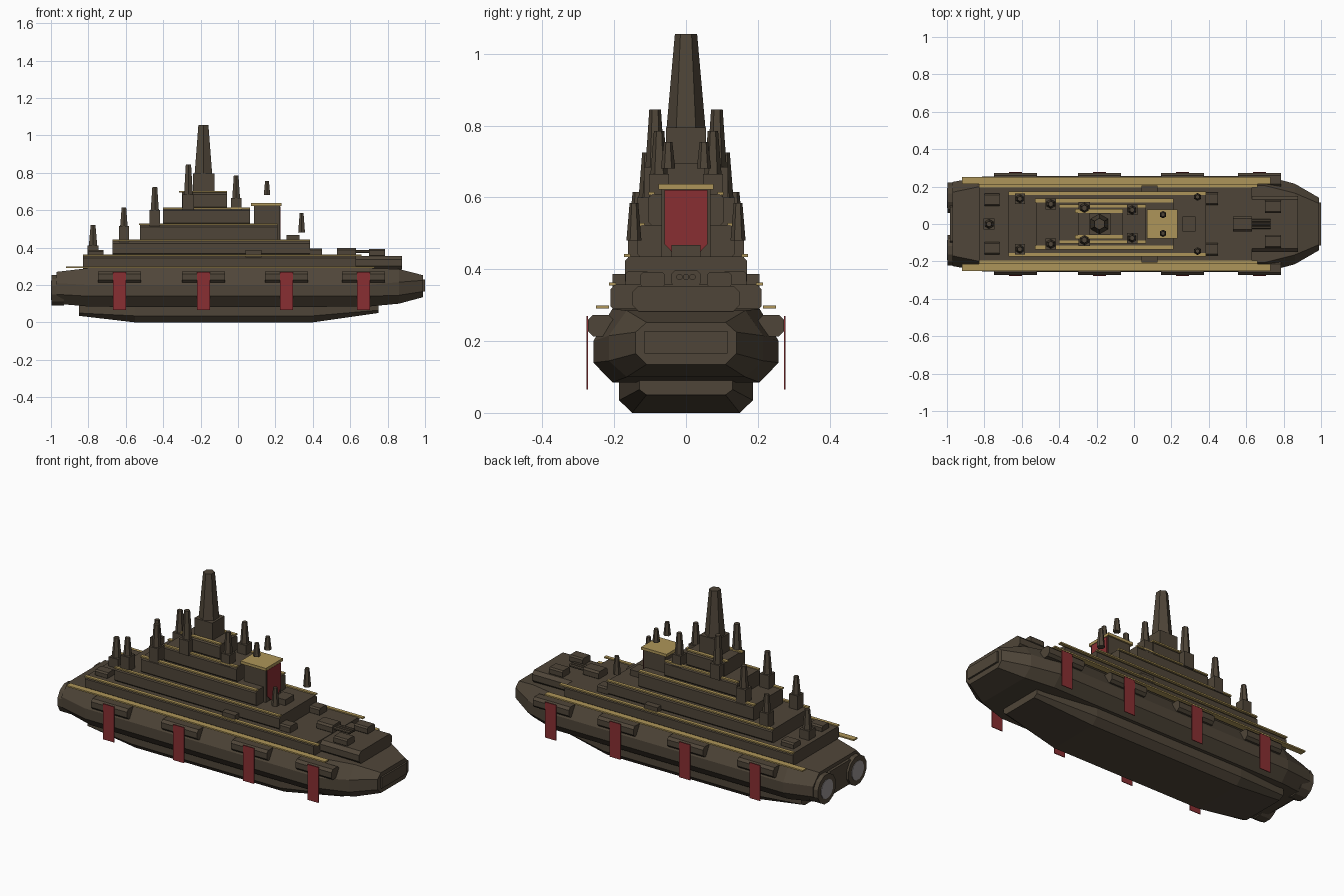
import bpy, bmesh, math

def material(name, rgb):
    m = bpy.data.materials.new(name)
    m.diffuse_color = (*rgb, 1)
    return m

BROWN = material("dark bronze", (0.078, 0.060, 0.040))
GOLD = material("gold trim", (0.42, 0.30, 0.10))
RED = material("banner red", (0.25, 0.028, 0.032))
GREY = material("engine grey", (0.33, 0.30, 0.30))

def finish(name, bm, mat):
    bmesh.ops.recalc_face_normals(bm, faces=bm.faces)
    me = bpy.data.meshes.new(name)
    bm.to_mesh(me)
    bm.free()
    me.materials.append(mat)
    ob = bpy.data.objects.new(name, me)
    bpy.context.collection.objects.link(ob)
    return ob

def loft(name, sections, mat=BROWN):
    """Skin a list of equal-length closed rings and cap both ends."""
    bm = bmesh.new()
    rings = [[bm.verts.new(p) for p in s] for s in sections]
    n = len(rings[0])
    for a, b in zip(rings, rings[1:]):
        for i in range(n):
            j = (i + 1) % n
            bm.faces.new((a[i], a[j], b[j], b[i]))
    bm.faces.new(rings[0])
    bm.faces.new(rings[-1])
    return finish(name, bm, mat)

def octagon(x, hw, z0, z1, top, bottom, zl, zu, y=0):
    """Eight-sided cross-section across the ship."""
    half = [(bottom, z0), (hw, zl), (hw, zu), (top, z1)]
    pts = half + [(-a, b) for a, b in reversed(half)]
    return [(x, y + a, b) for a, b in pts]

def bar(name, x0, x1, y, hw, z0, z1, c=0.012, mat=BROWN):
    """Long block with chamfered lengthwise edges."""
    return loft(name, [octagon(x, hw, z0, z1, hw - c, hw - c, z0 + c, z1 - c, y)
                       for x in (x0, x1)], mat)

def box(name, x0, x1, y0, y1, z0, z1, mat=BROWN):
    ring = lambda z: [(x0, y0, z), (x1, y0, z), (x1, y1, z), (x0, y1, z)]
    return loft(name, [ring(z0), ring(z1)], mat)

def cone(name, x, y, z0, z1, r0, r1, n=6):
    ring = lambda r, z: [(x + r * math.cos(math.pi / 2 + 2 * math.pi * i / n),
                          y + r * math.sin(math.pi / 2 + 2 * math.pi * i / n), z)
                         for i in range(n)]
    return loft(name, [ring(r0, z0), ring(r1, z1)])

def tube(name, x0, x1, y, z, r, n=8, mat=BROWN):
    ring = lambda x: [(x, y + r * math.cos(2 * math.pi * (i + .5) / n),
                       z + r * math.sin(2 * math.pi * (i + .5) / n)) for i in range(n)]
    return loft(name, [ring(x0), ring(x1)], mat)

# Main hull: stern to bow
loft("hull", [octagon(*s) for s in (
    (-0.97, 0.225, 0.10, 0.27, 0.17, 0.17, 0.15, 0.21),
    (-0.80, 0.255, 0.085, 0.29, 0.205, 0.205, 0.14, 0.20),
    (0.70, 0.258, 0.085, 0.29, 0.205, 0.205, 0.14, 0.20),
    (0.86, 0.215, 0.10, 0.285, 0.165, 0.165, 0.145, 0.215),
    (0.99, 0.14, 0.135, 0.252, 0.11, 0.11, 0.165, 0.225))])
box("bow_plate", 0.98, 1.0, -0.115, 0.115, 0.165, 0.228)

# Lower keel
loft("keel", [octagon(*s) for s in (
    (-0.85, 0.16, 0.035, 0.10, 0.15, 0.13, 0.05, 0.09),
    (-0.55, 0.186, 0.0, 0.10, 0.18, 0.15, 0.035, 0.09),
    (0.40, 0.186, 0.0, 0.10, 0.18, 0.15, 0.035, 0.09),
    (0.75, 0.13, 0.05, 0.10, 0.12, 0.11, 0.065, 0.09))])

# Stern engines
bar("engine_housing", -0.985, -0.94, 0, 0.12, 0.11, 0.25, 0.03)
for s in (-1, 1):
    tube("engine", -0.997, -0.93, s * 0.14, 0.172, 0.085, 12)
    tube("engine_glow", -1.0, -0.996, s * 0.14, 0.172, 0.055, 12, GREY)

# Stepped superstructure: x0, x1, half width, z0, z1
TIERS = [(-0.83, 0.63, 0.21, 0.285, 0.357), (-0.67, 0.385, 0.17, 0.355, 0.435),
         (-0.525, 0.21, 0.135, 0.43, 0.523), (-0.40, 0.065, 0.105, 0.52, 0.61),
         (-0.30, -0.06, 0.08, 0.605, 0.695)]
for i, (x0, x1, hw, z0, z1) in enumerate(TIERS):
    bar(f"deck_tier_{i + 1}", x0, x1, 0, hw, z0, z1)
bar("foredeck", 0.60, 0.878, 0, 0.15, 0.283, 0.354, 0.018)

# Gold deck edging: x0, x1, y0, y1, z
for x0, x1, y0, y1, z in ((-0.92, 0.73, 0.215, 0.25, 0.291),
                          (-0.83, 0.66, 0.195, 0.215, 0.355),
                          (-0.67, 0.385, 0.155, 0.173, 0.434),
                          (-0.53, 0.21, 0.115, 0.135, 0.521),
                          (-0.40, 0.065, 0.088, 0.105, 0.607),
                          (-0.315, -0.06, 0.06, 0.08, 0.694)):
    for s in (-1, 1):
        box("gold_edging", x0, x1, s * y0, s * y1, z, z + 0.008, GOLD)

# Central tower
box("tower_base", -0.24, -0.125, -0.055, 0.055, 0.69, 0.795)
cone("tower_spire", -0.185, 0, 0.795, 1.055, 0.054, 0.031)

# Bridge with gold roof and hanging banner
box("bridge", 0.085, 0.225, -0.068, 0.068, 0.43, 0.625)
box("bridge_roof", 0.07, 0.232, -0.077, 0.077, 0.622, 0.638, GOLD)
shape = [(-0.06, 0.62), (0.06, 0.62), (0.06, 0.47), (0.025, 0.433),
         (-0.025, 0.433), (-0.06, 0.47)]
loft("bridge_banner", [[(x, y, z) for y, z in shape] for x in (0.226, 0.231)], RED)
box("bridge_step", 0.26, 0.33, -0.04, 0.04, 0.43, 0.468)

# Paired spires: x, y, pedestal bottom, pedestal top, tip, radius
for x, y, zb, zm, zt, r in ((-0.61, 0.135, 0.43, 0.515, 0.615, 0.023),
                            (-0.445, 0.107, 0.515, 0.60, 0.725, 0.025),
                            (-0.265, 0.086, 0.60, 0.685, 0.845, 0.027),
                            (-0.01, 0.075, 0.60, 0.665, 0.785, 0.024)):
    for s in (-1, 1):
        h = r + 0.004
        box("spire_pedestal", x - h, x + h, s * y - h, s * y + h, zb, zm)
        cone("spire", x, s * y, zm, zt, r, r * 0.6)
for s in (-1, 1):
    cone("bridge_finial", 0.155, s * 0.05, 0.68, 0.755, 0.02, 0.012)
    cone("forward_finial", 0.34, s * 0.145, 0.48, 0.585, 0.021, 0.012)
box("aft_pedestal", -0.805, -0.745, -0.03, 0.03, 0.35, 0.41)
cone("aft_spire", -0.775, 0, 0.41, 0.52, 0.026, 0.015)

# Deck blocks and side sponsons with banners
for s in (-1, 1):
    bar("aft_deck_block", -0.80, -0.72, s * 0.13, 0.033, 0.35, 0.388, 0.008)
    bar("mid_deck_block", 0.38, 0.45, s * 0.135, 0.034, 0.35, 0.395, 0.008)
    bar("fore_deck_block", 0.70, 0.785, s * 0.093, 0.035, 0.35, 0.392, 0.008)
    box("side_deck_block", 0.04, 0.125, s * 0.165, s * 0.205, 0.35, 0.387)
    for x in (-0.633, -0.185, 0.26, 0.672):
        bar("sponson", x - 0.115, x + 0.115, s * 0.237, 0.036, 0.213, 0.273, 0.014)
        box("side_banner", x - 0.035, x + 0.035, s * 0.273, s * 0.277, 0.065, 0.27, RED)

# Fore gun turret
bar("turret", 0.53, 0.63, 0, 0.04, 0.35, 0.398, 0.01)
for y in (-0.018, 0, 0.018):
    tube("gun_barrel", 0.62, 0.73, y, 0.378, 0.009)
